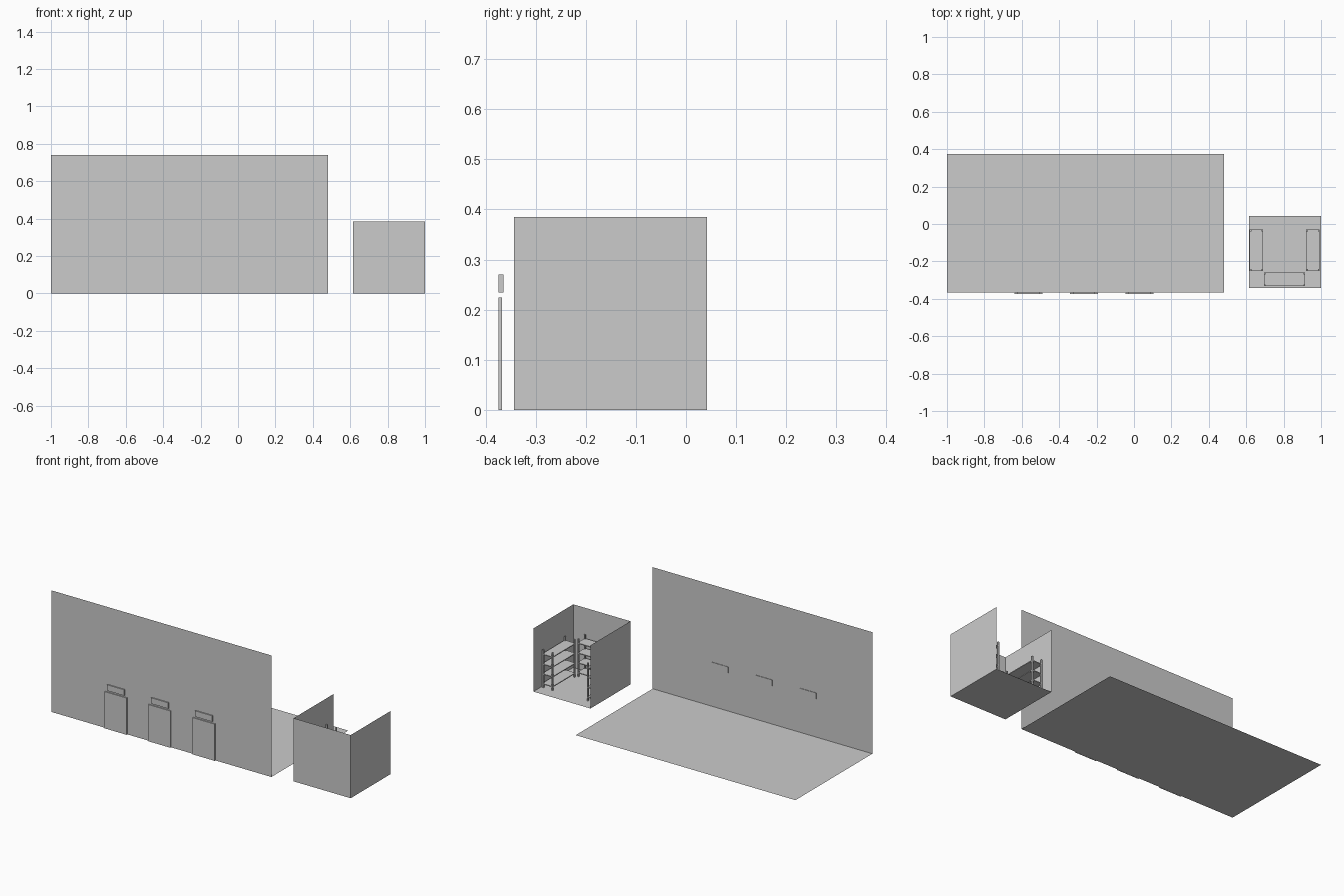
import bpy, bmesh
from mathutils import Vector

if "Cube" in bpy.data.objects:
    bpy.data.objects.remove(bpy.data.objects["Cube"])


def mesh_object(name, bm):
    me = bpy.data.meshes.new(name)
    bm.to_mesh(me)
    bm.free()
    ob = bpy.data.objects.new(name, me)
    bpy.context.collection.objects.link(ob)
    return ob


def add_box(bm, lo, hi):
    lo, hi = Vector(lo), Vector(hi)
    verts = bmesh.ops.create_cube(bm, size=1)["verts"]
    bmesh.ops.scale(bm, vec=hi - lo, verts=verts)
    bmesh.ops.translate(bm, vec=(lo + hi) / 2, verts=verts)


def box(name, lo, hi):
    bm = bmesh.new()
    add_box(bm, lo, hi)
    return mesh_object(name, bm)


def plane(name, origin, u, v):
    # single-sided sheet spanned by two edge vectors
    bm = bmesh.new()
    o, u, v = Vector(origin), Vector(u), Vector(v)
    bm.faces.new([bm.verts.new(p) for p in (o, o + u, o + u + v, o + v)])
    return mesh_object(name, bm)


# large hall: floor and front wall
HX, HY, HW, HD = -1.0, -0.367, 1.482, 0.741
plane("hall_floor", (HX, HY, 0), (HW, 0, 0), (0, HD, 0))
plane("hall_front_wall", (HX, HY, 0), (HW, 0, 0), (0, 0, HD))

# three doors, each with a sign panel above
for i, cx in enumerate((-0.564, -0.268, 0.029), 1):
    box(f"door_{i}", (cx - 0.075, -0.374, 0), (cx + 0.075, -0.3675, 0.224))
    box(f"door_sign_{i}", (cx - 0.058, -0.374, 0.234), (cx + 0.058, -0.364, 0.27))

# small storage room, open at the back and top
RX, RY, S = 0.615, -0.343, 0.385
plane("room_floor", (RX, RY, 0), (S, 0, 0), (0, S, 0))
plane("room_front_wall", (RX, RY, 0), (S, 0, 0), (0, 0, S))
plane("room_left_wall", (RX, RY, 0), (0, S, 0), (0, 0, S))
plane("room_right_wall", (RX + S, RY, 0), (0, S, 0), (0, 0, S))


# storage rack: four posts and four shelves
def rack(name, x0, x1, y0, y1, height=0.23, post=0.009):
    bm = bmesh.new()
    for x in (x0, x1 - post):
        for y in (y0, y1 - post):
            add_box(bm, (x, y, 0), (x + post, y + post, height))
    mesh_object(name + "_posts", bm)
    bm = bmesh.new()
    for z in (0.02, 0.08, 0.14, 0.2):
        add_box(bm, (x0, y0, z), (x1, y1, z + 0.005))
    mesh_object(name + "_shelves", bm)


rack("left_rack", 0.618, 0.69, -0.25, -0.03)
rack("right_rack", 0.92, 0.992, -0.25, -0.03)
rack("front_rack", 0.695, 0.915, -0.332, -0.26)
